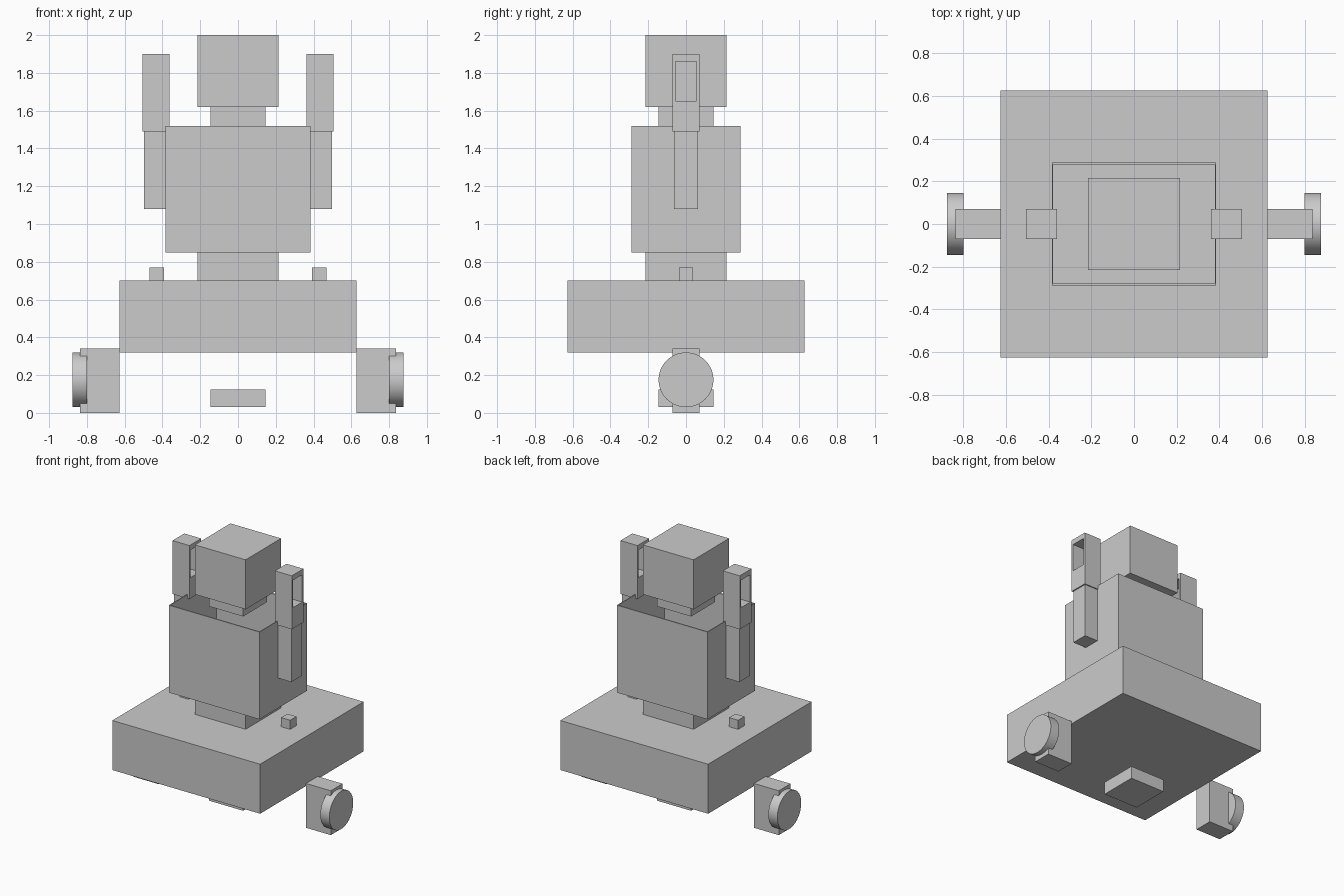
import bpy
import bmesh
import math
from mathutils import Matrix

cube = bpy.data.objects.get("Cube")
if cube:
    bpy.data.objects.remove(cube, do_unlink=True)

grey = bpy.data.materials.new("plain grey")
grey.use_nodes = True
grey.diffuse_color = (0.6, 0.6, 0.6, 1)
grey.node_tree.nodes["Principled BSDF"].inputs["Base Color"].default_value = (0.6, 0.6, 0.6, 1)


def finish(name, bm):
    mesh = bpy.data.meshes.new(name)
    bmesh.ops.recalc_face_normals(bm, faces=bm.faces)
    bm.to_mesh(mesh)
    bm.free()
    mesh.materials.append(grey)
    obj = bpy.data.objects.new(name, mesh)
    bpy.context.collection.objects.link(obj)
    return obj


def box(name, x, y, z):
    """Box between the given (low, high) limits on each axis."""
    bm = bmesh.new()
    size = [hi - lo for lo, hi in (x, y, z)]
    centre = [(hi + lo) / 2 for lo, hi in (x, y, z)]
    bmesh.ops.create_cube(bm, size=1, matrix=Matrix.Translation(centre) @ Matrix.Diagonal((*size, 1)))
    return finish(name, bm)


def block(name, half_x, half_y, low, high):
    return box(name, (-half_x, half_x), (-half_y, half_y), (low, high))


def cut(obj, cutter):
    mod = obj.modifiers.new("opening", 'BOOLEAN')
    mod.operation = 'DIFFERENCE'
    mod.solver = 'EXACT'
    mod.object = cutter
    cutter.hide_render = True
    cutter.hide_set(True)


def span(side, near, far):
    return tuple(sorted((side * near, side * far)))


# Central stack
block("foot", 0.145, 0.145, 0.03, 0.125)
block("base", 0.627, 0.627, 0.32, 0.70)
block("waist", 0.215, 0.215, 0.70, 0.85)
block("neck", 0.145, 0.145, 1.52, 1.62)
block("head", 0.215, 0.215, 1.62, 2.0)

# Thin-walled torso, open at the top
torso = block("torso", 0.385, 0.289, 0.85, 1.52)
cut(torso, block("torso_cutter", 0.379, 0.28, 0.86, 1.6))

for side, label in ((1, "left"), (-1, "right")):
    # Arm with a window through the raised part
    box(label + "_upper_arm", span(side, 0.385, 0.497), (-0.063, 0.063), (1.08, 1.49))
    forearm = box(label + "_forearm", span(side, 0.362, 0.506), (-0.071, 0.071), (1.49, 1.90))
    cut(forearm, box(label + "_window_cutter", span(side, 0.3, 0.6), (-0.056, 0.056), (1.65, 1.86)))

    # Peg on the base
    box(label + "_peg", span(side, 0.393, 0.469), (-0.038, 0.038), (0.70, 0.77))

    # Bracket and wheel
    box(label + "_wheel_bracket", span(side, 0.627, 0.837), (-0.071, 0.071), (0, 0.34))
    bm = bmesh.new()
    place = Matrix.Translation((side * 0.838, 0, 0.175)) @ Matrix.Rotation(math.pi / 2, 4, 'Y')
    bmesh.ops.create_cone(bm, cap_ends=True, segments=64, radius1=0.145, radius2=0.145,
                          depth=0.076, matrix=place)
    wheel = finish(label + "_wheel", bm)
    bpy.ops.object.select_all(action='DESELECT')
    wheel.select_set(True)
    bpy.context.view_layer.objects.active = wheel
    bpy.ops.object.shade_smooth_by_angle(angle=math.radians(30))
